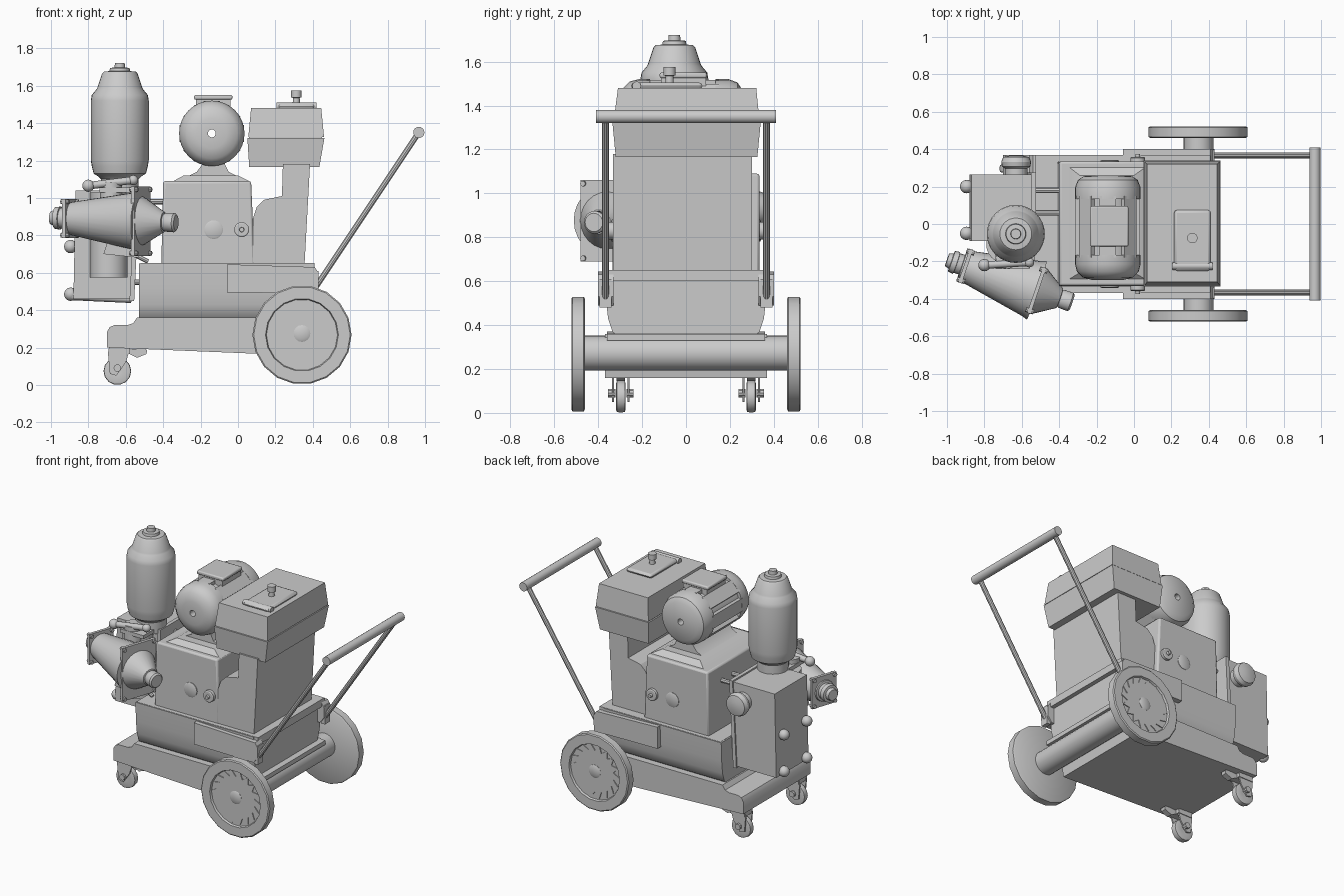
import bpy, bmesh, math
from mathutils import Vector, Matrix

if "Cube" in bpy.data.objects:
    bpy.data.objects.remove(bpy.data.objects["Cube"])


def finish(name, bm, bevel=0):
    bmesh.ops.remove_doubles(bm, verts=bm.verts, dist=1e-5)
    bmesh.ops.recalc_face_normals(bm, faces=bm.faces)
    me = bpy.data.meshes.new(name)
    bm.to_mesh(me)
    bm.free()
    ob = bpy.data.objects.new(name, me)
    bpy.context.collection.objects.link(ob)
    if bevel:
        m = ob.modifiers.new("bevel", 'BEVEL')
        m.width, m.segments, m.limit_method = bevel, 2, 'ANGLE'
    return ob


def frustum(name, lo, hi, z0, z1, bevel=0):
    """Box whose bottom and top rectangles (x0, x1, y0, y1) may differ."""
    bm = bmesh.new()
    rings = []
    for (a, b, c, d), z in ((lo, z0), (hi, z1)):
        rings.append([bm.verts.new(p) for p in ((a, c, z), (b, c, z), (b, d, z), (a, d, z))])
    r, t = rings
    bm.faces.new(r[::-1])
    bm.faces.new(t)
    for i in range(4):
        j = (i + 1) % 4
        bm.faces.new((r[i], r[j], t[j], t[i]))
    return finish(name, bm, bevel)


def box(name, x0, x1, y0, y1, z0, z1, bevel=0):
    return frustum(name, (x0, x1, y0, y1), (x0, x1, y0, y1), z0, z1, bevel)


def prism(name, pts, a, b, axis='y', bevel=0):
    """Outline in xz pushed along y, or outline in yz pushed along x."""
    bm = bmesh.new()
    place = (lambda p, t: (p[0], t, p[1])) if axis == 'y' else (lambda p, t: (t, p[0], p[1]))
    f = bm.faces.new([bm.verts.new(place(p, a)) for p in pts])
    ext = bmesh.ops.extrude_face_region(bm, geom=[f])
    d = Vector((0, b - a, 0) if axis == 'y' else (b - a, 0, 0))
    bmesh.ops.translate(bm, vec=d, verts=[v for v in ext['geom'] if isinstance(v, bmesh.types.BMVert)])
    return finish(name, bm, bevel)


def lathe(name, prof, loc, axis=(0, 0, 1), n=24, closed=False):
    """Profile of (radius, height) spun round an axis; closed makes a ring."""
    bm = bmesh.new()
    M = Matrix.Translation(loc) @ Vector(axis).to_track_quat('Z', 'Y').to_matrix().to_4x4()
    rings = [[bm.verts.new(M @ Vector((r * math.cos(2 * math.pi * k / n), r * math.sin(2 * math.pi * k / n), h)))
              for k in range(n)] for r, h in prof]
    pairs = list(zip(rings, rings[1:]))
    if closed:
        pairs.append((rings[-1], rings[0]))
    else:
        bm.faces.new(rings[0])
        bm.faces.new(rings[-1])
    for p, q in pairs:
        for k in range(n):
            j = (k + 1) % n
            bm.faces.new((p[k], p[j], q[j], q[k]))
    return finish(name, bm)


def rod(name, a, b, r, n=12):
    d = Vector(b) - Vector(a)
    return lathe(name, [(r, 0), (r, d.length)], a, d, n)


def ball(name, c, r):
    bm = bmesh.new()
    bmesh.ops.create_uvsphere(bm, u_segments=14, v_segments=8, radius=r, matrix=Matrix.Translation(c))
    return finish(name, bm)


# chassis with stepped front shelf, curved-sided tank, side rails
prism("chassis", [(-.70, .20), (-.70, .285), (-.685, .31), (-.66, .32), (-.59, .32), (-.56, .33), (-.54, .36),
                  (.38, .36), (.38, .335), (.30, .335), (.27, .16)], -.37, .37)
side = [(.30, .34), (.335, .37), (.355, .43), (.365, .52), (.37, .65)]
prism("tank", [(-y, z) for y, z in side[::-1]] + side, -.53, .38, 'x')
box("tank_lid", -.52, .41, -.365, .365, .60, .652)
for s in (-1, 1):
    lo, hi = sorted((s * .33, s * .40))
    prism("side_rail", [(-.06, .495), (-.06, .645), (.41, .63), (.43, .60), (.43, .53), (.40, .49)], lo, hi)
prism("axle_cover", [(.26, .33), (.42, .33), (.42, .36), (.26, .37)], -.36, .36)

# axle and main wheels
rod("axle", (.345, -.47, .272), (.345, .47, .272), .08, 24)
for s in (-1, 1):
    lathe("main_wheel", [(.01, 0), (.255, 0), (.265, .006), (.265, .056), (.258, .062), (.195, .062),
                         (.19, .048), (.01, .048)], (.342, s * .46, .268), (0, s, 0), 18)
    star = [(.342 + r * math.cos(math.pi * k / 18), .275 + r * math.sin(math.pi * k / 18))
            for k in range(36) for r in [(.188, .145)[k % 2]]]
    prism("wheel_star", star, s * .505, s * .514)
    lathe("wheel_hub", [(.045, 0), (.045, .055), (.03, .062)], (.342, s * .46, .275), (0, s, 0), 16)

# front casters with forks and brake levers
for s in (-1, 1):
    y = s * .297
    lathe("caster_wheel", [(.02, -.018), (.06, -.022), (.072, -.018), (.074, 0), (.072, .018), (.06, .022), (.02, .018)],
          (-.645, y, .074), (0, 1, 0), 14)
    for t in (-1, 1):
        a, b = sorted((y + t * .03, y + t * .04))
        prism("caster_fork", [(-.695, .17), (-.685, .06), (-.65, .05), (-.60, .12), (-.575, .20), (-.69, .20)], a, b)
        rod("caster_bolt", (-.645, y + t * .025, .09), (-.645, y + t * .058, .09), .02, 10)
    box("caster_crown", -.69, -.58, y - .045, y + .045, .165, .2)
    prism("brake_lever", [(-.58, .165), (-.58, .19), (-.50, .195), (-.485, .185), (-.49, .165), (-.54, .145)], y - .02, y + .02)

# push handle
rod("handle_bar", (.967, -.41, 1.35), (.967, .41, 1.35), .03, 16)
for s in (-1, 1):
    rod("handle_arm", (.40, s * .367, .50), (.967, s * .367, 1.35), .016, 10)
    a, b = sorted((s * .34, s * .395))
    box("handle_socket", .40, .43, a, b, .48, .61)

# drive housing and its stepped top
frustum("drive_housing", (-.41, .09, -.335, .335), (-.40, .07, -.33, .335), .64, 1.09, .012)
frustum("housing_cap", (-.355, .07, -.30, .31), (-.29, .0, -.26, .26), 1.085, 1.12)
prism("motor_foot", [(-.26, 1.12), (-.22, 1.14), (-.19, 1.18), (-.20, 1.24), (-.08, 1.24), (-.07, 1.18),
                     (-.05, 1.14), (-.01, 1.12)], -.2, .2)
for s in (-1, 1):
    for x, r, d in ((.02, .04, .022), (-.13, .05, .006)):
        lathe("housing_dial", [(r, 0), (r, d), (r * .85, d + .004)], (x, s * .332, .83), (0, s, 0), 20)
    lathe("dial_knob", [(.014, 0), (.012, .02)], (.02, s * .355, .83), (0, s, 0), 12)

# electric motor with hollow shaft, ribs and terminal box
lathe("motor", [(.021, -.285), (.08, -.285), (.135, -.27), (.165, -.24), (.175, -.20), (.175, -.15), (.155, -.15),
                (.155, .15), (.175, .15), (.175, .21), (.16, .25), (.13, .27), (.021, .275)],
      (-.14, -.015, 1.345), (0, 1, 0), 32, True)
for k in range(8):
    rib = box("motor_rib", -.045, .045, -.18, .15, .145, .172)
    rib.matrix_world = Matrix.Translation((-.14, 0, 1.345)) @ Matrix.Rotation(k * math.pi / 4, 4, 'Y')
box("terminal_box", -.225, -.04, -.115, .09, 1.47, 1.53)
box("terminal_cover", -.235, -.03, -.12, .095, 1.525, 1.55, .008)

# rear column, hopper, lid, hatch
prism("column", [(.08, .63), (.08, .89), (.10, .95), (.14, .99), (.235, 1.01), (.24, 1.18), (.385, 1.18), (.355, .63)],
      -.333, .30)
frustum("hopper", (.06, .435, -.32, .325), (.05, .462, -.335, .34), 1.165, 1.32)
frustum("hopper_lid", (.055, .46, -.33, .335), (.07, .445, -.31, .32), 1.325, 1.48)
box("lid_seam", .06, .45, -.325, .33, 1.315, 1.33)
box("hatch", .215, .41, -.25, .075, 1.475, 1.505, .015)
rod("hatch_hinge", (.205, -.225, 1.49), (.42, -.225, 1.49), .02, 12)
lathe("hatch_knob", [(.02, 0), (.018, .035), (.028, .038), (.028, .075)], (.312, -.075, 1.5), n=14)

# mixer box with frame plate and knobs
frustum("mixer_box", (-.88, -.565, -.09, .265), (-.868, -.535, -.09, .265), .46, 1.04)
prism("mixer_plate", [(-.58, .45), (-.55, 1.05), (-.525, 1.05), (-.555, .45)], -.10, .275)
rod("mixer_flange", (-.69, -.11, .575), (-.69, -.11, 1.03), .10, 24)
lathe("side_knob", [(.06, 0), (.06, .035), (.075, .045), (.08, .07), (.07, .095), (.03, .105)], (-.63, .262, .93), (0, 1, 0))
for y, z in ((.20, .74), (-.05, .74), (-.05, .485), (.20, .485)):
    rod("box_pin", (-.86, y, z), (-.90, y, z), .022, 12)
    ball("box_pin_head", (-.895, y, z), .036)
rod("mixer_foot_bar", (-.89, -.06, .475), (-.57, -.06, .46), .022)
for z in (.55, .98):
    for y in (.06, .18):
        rod("mount_bolt", (-.56, y, z), (-.39, y, z), .015, 8)

# upright pressure bottle
lathe("bottle", [(.10, 1.02), (.10, 1.10), (.115, 1.115), (.14, 1.13), (.15, 1.17), (.155, 1.20), (.155, 1.52), (.15, 1.55),
                 (.125, 1.58), (.12, 1.59), (.095, 1.665), (.085, 1.675), (.055, 1.678), (.052, 1.695),
                 (.028, 1.697), (.026, 1.722)], (-.632, -.053, 0), n=32)

# slanted discharge funnel, nozzles and end plates
A, B = Vector((-.90, -.225, .89)), Vector((-.52, -.355, .875))
d = (B - A).normalized()
L = (B - A).length
lathe("funnel", [(.085, 0), (.09, .02), (.155, L - .03), (.165, L)], A, d, 28)
lathe("rear_nozzle", [(.075, 0), (.07, .02), (.055, .022), (.055, .05), (.062, .052), (.058, .08), (.042, .082),
                      (.036, .105)], A, -d, 20)
lathe("front_nozzle", [(.135, 0), (.125, .02), (.055, .13), (.045, .132), (.05, .14), (.052, .19), (.042, .20)], B, d, 24)
R = Vector((d.x, d.y, 0)).to_track_quat('X', 'Z').to_matrix().to_4x4()
for name, c, h, w in (("funnel_front_plate", B, .185, .13), ("funnel_rear_plate", A, .105, .095)):
    p = box(name, -.01, .01, -w, w, -h, h)
    p.matrix_world = Matrix.Translation(c) @ R
    for t in (-1, 1):
        for s in (-1, 1):
            q = p.matrix_world @ Vector((0, t * (w - .015), s * (h - .015)))
            rod("plate_bolt", q - d * .022, q + d * .022, .013, 8)
prism("funnel_bracket", [(-.72, .70), (-.53, .68), (-.53, .72), (-.70, .76)], -.33, -.10)

# shut-off lever and bent drain pipe
rod("lever_base", (-.68, -.18, .98), (-.68, -.18, 1.085), .06, 16)
box("lever_bracket", -.74, -.56, -.24, -.08, 1.03, 1.055)
rod("lever", (-.80, -.22, 1.065), (-.56, -.205, 1.095), .02)
ball("lever_ball", (-.80, -.22, 1.065), .033)
ball("lever_tip", (-.56, -.205, 1.095), .027)
rod("drain_pipe", (-.56, -.25, .70), (-.48, -.25, .66), .012, 8)

# smooth shading with sharp edges kept
bpy.ops.object.select_all(action='SELECT')
bpy.context.view_layer.objects.active = bpy.context.selected_objects[0]
bpy.ops.object.shade_smooth_by_angle(angle=math.radians(32))
